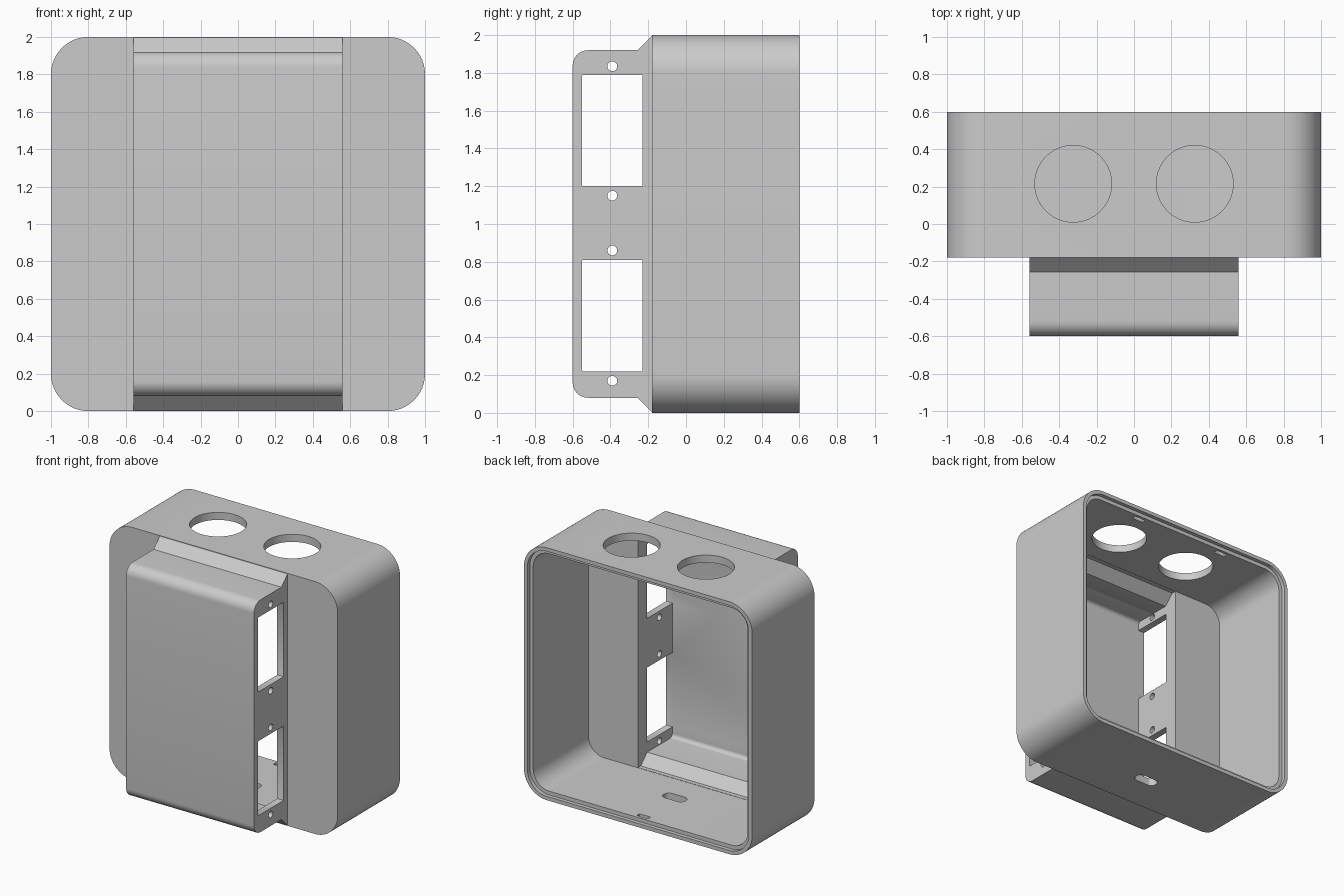
import bpy, bmesh, math

if "Cube" in bpy.data.objects:
    bpy.data.objects.remove(bpy.data.objects["Cube"], do_unlink=True)

grey = bpy.data.materials.new("plain grey")
grey.use_nodes = True
grey.diffuse_color = (0.6, 0.6, 0.6, 1)
grey.node_tree.nodes["Principled BSDF"].inputs["Base Color"].default_value = (0.6, 0.6, 0.6, 1)

WALL = 0.06


def rounded(ca, cb, w, h, r, seg=12):
    """Rounded rectangle outline; r = w/2 = h/2 gives a circle."""
    pts = []
    for q, (sa, sb) in enumerate([(1, 1), (-1, 1), (-1, -1), (1, -1)]):
        for i in range(seg + 1):
            t = (q + i / seg) * math.pi / 2
            pts.append((ca + sa * (w / 2 - r) + r * math.cos(t),
                        cb + sb * (h / 2 - r) + r * math.sin(t)))
    return pts


def bump_profile(front, low, r, chamfer, inside):
    """Side outline (y, z) of the front bump, mirrored about mid height."""
    half = [inside, chamfer[0], chamfer[1]]
    for i in range(9):
        t = i / 8 * math.pi / 2
        half.append((front + r - r * math.sin(t), low + r - r * math.cos(t)))
    return half + [(y, 2 - z) for y, z in reversed(half)]


def prism(name, pts, axis, lo, hi):
    """Extrude an outline along the given axis."""
    place = {"x": lambda a, b, t: (t, a, b),
             "y": lambda a, b, t: (a, t, b),
             "z": lambda a, b, t: (a, b, t)}[axis]
    bm = bmesh.new()
    face = bm.faces.new([bm.verts.new(place(a, b, lo)) for a, b in pts])
    out = bmesh.ops.extrude_face_region(bm, geom=[face])
    move = place(0, 0, hi - lo)
    verts = [v for v in out["geom"] if isinstance(v, bmesh.types.BMVert)]
    bmesh.ops.translate(bm, verts=verts, vec=move)
    bmesh.ops.remove_doubles(bm, verts=bm.verts, dist=1e-5)
    bmesh.ops.recalc_face_normals(bm, faces=bm.faces)
    me = bpy.data.meshes.new(name)
    bm.to_mesh(me)
    bm.free()
    ob = bpy.data.objects.new(name, me)
    bpy.context.scene.collection.objects.link(ob)
    me.materials.append(grey)
    return ob


def combine(target, tool, operation):
    mod = target.modifiers.new("combine", "BOOLEAN")
    mod.operation, mod.solver, mod.object = operation, "EXACT", tool
    bpy.context.view_layer.objects.active = target
    bpy.ops.object.modifier_apply(modifier=mod.name)
    bpy.data.objects.remove(tool, do_unlink=True)


def cut(pts, axis, lo, hi):
    combine(housing, prism("cutter", pts, axis, lo, hi), "DIFFERENCE")


# Outer body and front bump with sloped ends
housing = prism("housing", rounded(0, 1, 2, 2, 0.2, 20), "y", -0.18, 0.6)
bump = prism("front_bump", bump_profile(-0.6, 0.08, 0.08,
             [(-0.178, 0.002), (-0.257, 0.08)], (-0.15, 0.02)), "x", -0.56, 0.56)
combine(housing, bump, "UNION")

# Hollow inside, open at the back, with a stepped rim
inner = 2 - 2 * WALL
cut(rounded(0, 1, inner, inner, 0.14, 20), "y", -0.18 + WALL, 0.7)
cut(rounded(0, 1, 1.94, 1.94, 0.17, 20), "y", 0.57, 0.7)
cut(bump_profile(-0.55, 0.14, 0.03, [(-0.155, 0.062), (-0.235, 0.14)],
                 (-0.05, 0.062)), "x", -0.505, 0.505)

# Side windows and screw holes, through both bump walls
for z in (0.515, 1.495):
    cut(rounded(-0.39, z, 0.32, 0.59, 0.005, 2), "x", -0.7, 0.7)
for z in (0.17, 0.86, 1.15, 1.835):
    cut(rounded(-0.39, z, 0.052, 0.052, 0.026, 6), "x", -0.7, 0.7)

# Large round holes in the top, slot in the bottom
for x in (-0.325, 0.325):
    cut(rounded(x, 0.215, 0.41, 0.41, 0.205, 16), "z", 1.8, 2.1)
cut(rounded(0, 0.14, 0.19, 0.09, 0.04, 8), "z", -0.1, 0.2)

# Small latch recesses inside the rim
for x, z in ((-0.4, 1.955), (0.4, 1.955), (0, 0.045)):
    cut(rounded(x, 0.53, 0.1, 0.035, 0.004, 2), "z", z - 0.02, z + 0.02)

# Smooth the rounded corners, keep edges sharp
bpy.ops.object.select_all(action="DESELECT")
housing.select_set(True)
bpy.context.view_layer.objects.active = housing
bpy.ops.object.shade_smooth_by_angle(angle=math.radians(30))
